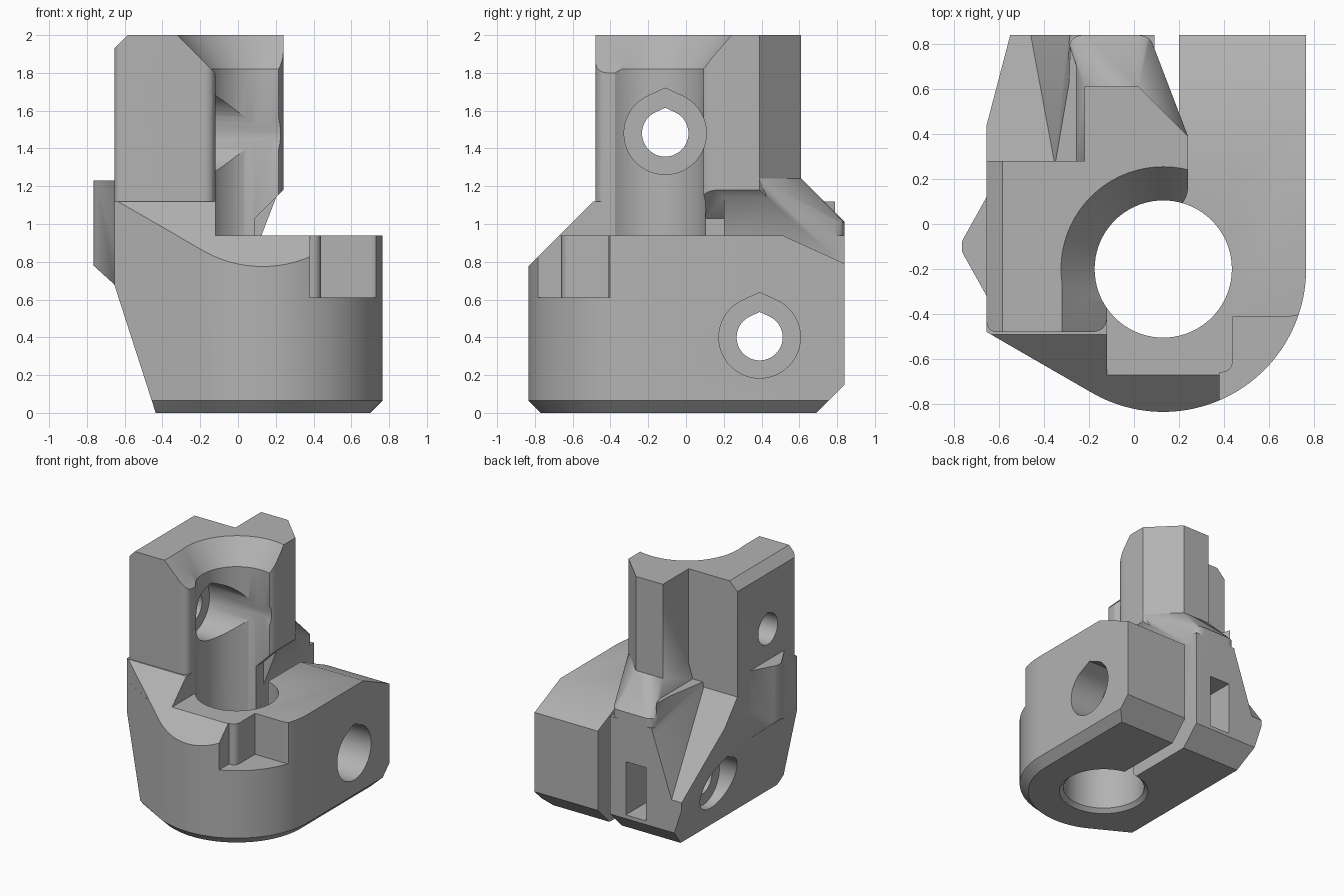
import bpy, bmesh
from math import cos, sin, pi, radians
from mathutils import Vector

cube = bpy.data.objects.get("Cube")
if cube:
    bpy.data.objects.remove(cube, do_unlink=True)

grey = bpy.data.materials.new("plain grey")
grey.use_nodes = True
colour = (0.45, 0.45, 0.45, 1)
grey.diffuse_color = colour
grey.node_tree.nodes["Principled BSDF"].inputs["Base Color"].default_value = colour

CX, CY, BORE, OUTER = 0.13, -0.20, 0.305, 0.635


def make(name, bm):
    bmesh.ops.recalc_face_normals(bm, faces=bm.faces)
    mesh = bpy.data.meshes.new(name)
    bm.to_mesh(mesh)
    bm.free()
    ob = bpy.data.objects.new(name, mesh)
    bpy.context.collection.objects.link(ob)
    mesh.materials.append(grey)
    return ob


def hull(name, points):
    bm = bmesh.new()
    for p in points:
        bm.verts.new(p)
    res = bmesh.ops.convex_hull(bm, input=bm.verts)
    spare = {g for g in res["geom_interior"] + res["geom_unused"] if isinstance(g, bmesh.types.BMVert)}
    bmesh.ops.delete(bm, geom=list(spare), context="VERTS")
    bmesh.ops.dissolve_limit(bm, angle_limit=radians(0.5), verts=bm.verts, edges=bm.edges)
    return make(name, bm)


def box(name, x, y, z):
    return hull(name, [(a, b, c) for a in x for b in y for c in z])


def along_x(name, yz, x0, x1):
    return hull(name, [(x, y, z) for x in (x0, x1) for y, z in yz])


def along_y(name, xz, y0, y1):
    return hull(name, [(x, y, z) for y in (y0, y1) for x, z in xz])


def at(points, z):
    return [(x, y, z) for x, y in points]


def arc(r, start=0, end=360, n=72):
    return [(CX + r * cos(radians(start + (end - start) * i / n)),
             CY + r * sin(radians(start + (end - start) * i / n))) for i in range(n + 1)]


def rounded(corners):
    # each corner is (x, y, radius-like trim); trims become smooth curves
    out = []
    for i, (x, y, t) in enumerate(corners):
        p = Vector((x, y))
        if not t:
            out.append(p)
            continue
        a = p + (Vector(corners[i - 1][:2]) - p).normalized() * t
        b = p + (Vector(corners[(i + 1) % len(corners)][:2]) - p).normalized() * t
        for k in range(9):
            s = k / 8
            out.append(a * (1 - s) ** 2 + p * 2 * s * (1 - s) + b * s * s)
    return out


def extrude(name, outline, z0, z1):
    bm = bmesh.new()
    face = bm.faces.new([bm.verts.new((p[0], p[1], z0)) for p in outline])
    res = bmesh.ops.extrude_face_region(bm, geom=[face])
    top = [g for g in res["geom"] if isinstance(g, bmesh.types.BMVert)]
    bmesh.ops.translate(bm, verts=top, vec=(0, 0, z1 - z0))
    return make(name, bm)


def combine(target, other, operation):
    mod = target.modifiers.new(operation, "BOOLEAN")
    mod.operation, mod.solver, mod.object = operation, "EXACT", other
    deps = bpy.context.evaluated_depsgraph_get()
    mesh = bpy.data.meshes.new_from_object(target.evaluated_get(deps))
    target.modifiers.clear()
    target.data = mesh
    bpy.data.objects.remove(other, do_unlink=True)


def cut(target, *others):
    for o in others:
        combine(target, o, "DIFFERENCE")


def join(target, *others):
    for o in others:
        combine(target, o, "UNION")


def teardrop(name, y, z, r, x0, x1):
    ring = [(y + r * cos(2 * pi * i / 48), z + r * sin(2 * pi * i / 48)) for i in range(48)]
    return along_x(name, ring + [(y, z + 1.1 * r)], x0, x1)


# clamp body with a rounded front and chamfered foot
left = [(-0.655, -0.48), (-0.655, 0.44), (-0.55, 0.84)]
outline = arc(OUTER, 180, 360) + left + [(0.765, 0.84)]
foot = arc(OUTER - 0.065, 180, 360) + [(-0.6, -0.45)] + left[1:] + [(0.70, 0.84)]
body = hull("clamp_body", at(foot, 0) + at(outline, 0.065) + at(outline, 0.94))

# raised left shoulder
shoulder = left + [(-0.15, -0.77), (-0.12, -0.78), (-0.12, 0.28), (-0.3, 0.84)]
join(body, hull("shoulder", at(shoulder, 0.5) + at(shoulder, 1.12)))

# slopes, split slot and front pocket
cut(body,
    along_x("front_slope", [(-0.84, 0.77), (-1.2, 0.41), (-1.2, 1.5), (-0.4, 1.21), (-0.4, 1.5)], -1, 1),
    along_y("left_slope", [(-0.435, 0), (-0.655, 0.68), (-1.2, 0.68), (-1.2, -0.2), (-0.371, -0.2)], -1, 1),
    along_x("back_chamfer", [(0.69, 0), (0.99, 0.3), (0.99, -0.2), (0.49, -0.2)], -1, 1),
    along_x("block_slope", [(0.51, 0.94), (0.95, 0.74), (0.95, 1.3), (0.51, 1.3)], 0.15, 1),
    box("slot", (0.09, 0.2), (-0.2, 1), (-0.1, 1.3)),
    extrude("pocket", rounded([(0.44, -0.41, 0), (0.44, -0.66, 0.06), (0.38, -0.66, 0),
                               (0.38, -1, 0), (1, -1, 0), (1, -0.36, 0), (0.765, -0.36, 0),
                               (0.74, -0.41, 0.04)]), 0.61, 1.3),
    hull("rear_valley", [(-0.9, 0.28, 1.08), (-0.355, 0.28, 1.08), (-0.3, 0.28, 1.4), (-0.9, 0.28, 1.4),
                         (-0.9, 0.9, 0.34), (-0.47, 0.9, 0.34), (-0.28, 0.9, 0.9), (-0.28, 0.9, 1.4),
                         (-0.9, 0.9, 1.4)]))

# upright tower
tower = extrude("tower", rounded([
    (-0.655, -0.48, 0.05), (-0.12, -0.48, 0.07), (-0.12, -0.3, 0), (0.13, -0.1, 0), (0.15, 0.04, 0),
    (0.24, 0.10, 0.07), (0.24, 0.39, 0), (0.02, 0.61, 0), (-0.22, 0.61, 0), (-0.22, 0.28, 0),
    (-0.655, 0.28, 0)]), 0.9, 2.0)
cut(tower,
    along_y("overhang", [(0.09, 0.8), (0.09, 1.03), (0.26, 1.2), (0.5, 1.2), (0.5, 0.8)], -1, 1),
    along_y("top_left_chamfer", [(-0.655, 1.93), (-0.555, 2.03), (-0.8, 2.1), (-0.8, 1.785)], -1, 1),
    along_y("entry_flare", [(-0.12, 1.8), (-0.32, 2.0), (-0.36, 2.04), (0.3, 2.04), (0.3, 1.8)], -1, -0.2),
    hull("bore_flare", at(arc(BORE), 1.82) + at(arc(0.488), 2.04)))

# sloping foot behind the tower
low = rounded([(-0.29, 0.84, 0.07), (-0.29, 0.2, 0), (0.09, 0.2, 0), (0.09, 0.84, 0.08)])
high = [(-0.22, 0.61), (0.02, 0.61), (0.24, 0.39), (0.24, 0.2), (-0.22, 0.2)]
rear = hull("rear_foot", at(low, 0.85) + at(low, 1.01) + at(high, 1.24))

# pointed rib on the left wall
rib_low = [(-0.6, -0.32), (-0.6, 0.12), (-0.655, 0.12), (-0.655, -0.32)]
tip = [(-0.75, -0.15), (-0.765, -0.12), (-0.765, -0.08), (-0.75, -0.05)]
rib = hull("side_rib", at(rib_low, 0.68) + at(rib_low, 1.23) + at(tip, 0.78) + at(tip, 1.23))
join(body, tower, rear, rib)

# bore, bolt holes, bolt recesses and nut slot
cut(body,
    hull("bore", at(arc(BORE), -0.5) + at(arc(BORE), 2.5)),
    hull("bore_mouth", at(arc(BORE + 0.05), -0.02) + at(arc(BORE), 0.03)),
    teardrop("upper_bolt", -0.11, 1.48, 0.123, -1, 1),
    teardrop("upper_recess", -0.11, 1.48, 0.218, -0.33, 1),
    teardrop("lower_bolt", 0.39, 0.40, 0.122, -1, 1),
    teardrop("lower_recess", 0.39, 0.40, 0.216, 0.48, 1),
    teardrop("left_recess", 0.39, 0.40, 0.216, -1, -0.42),
    box("nut_slot", (-0.23, -0.05), (0.18, 1), (0.18, 0.61)))

bpy.ops.object.select_all(action="DESELECT")
body.select_set(True)
bpy.context.view_layer.objects.active = body
bpy.ops.object.shade_smooth_by_angle(angle=radians(30))
